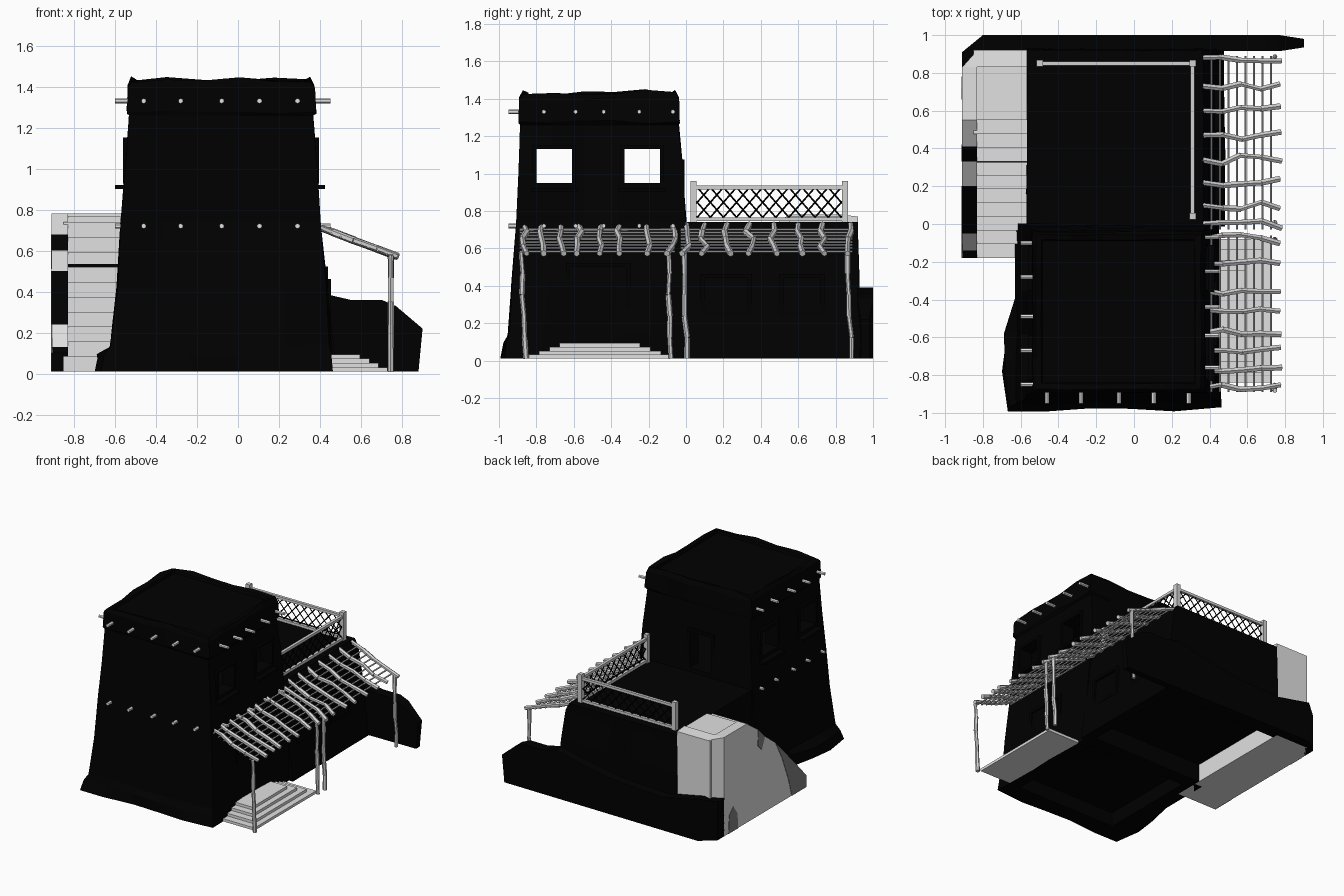
import bpy, bmesh, random
from mathutils import Vector, Matrix

random.seed(4)
if "Cube" in bpy.data.objects:
    bpy.data.objects.remove(bpy.data.objects["Cube"])


def material(name, value):
    m = bpy.data.materials.new(name)
    m.use_nodes = True
    col = (value, value, value, 1)
    m.diffuse_color = col
    m.node_tree.nodes["Principled BSDF"].inputs["Base Color"].default_value = col
    return m


DARK = material("black_clay", 0.0)
PALE = material("pale_plaster", 0.75)
WOOD = material("bleached_wood", 0.65)
WORN = material("worn_plaster", 0.22)


def finish(name, bm, *mats):
    bmesh.ops.recalc_face_normals(bm, faces=bm.faces)
    me = bpy.data.meshes.new(name)
    bm.to_mesh(me)
    bm.free()
    for m in mats:
        me.materials.append(m)
    ob = bpy.data.objects.new(name, me)
    bpy.context.collection.objects.link(ob)
    return ob


def add_box(bm, x0, x1, y0, y1, z0, z1):
    mid = Vector((x0 + x1, y0 + y1, z0 + z1)) / 2
    size = Matrix.Diagonal((x1 - x0, y1 - y0, z1 - z0, 1))
    bmesh.ops.create_cube(bm, size=1, matrix=Matrix.Translation(mid) @ size)


def add_bar(bm, p, q, r, sides=6):
    p, q = Vector(p), Vector(q)
    d = q - p
    mat = Matrix.Translation((p + q) / 2) @ d.to_track_quat('Z', 'Y').to_matrix().to_4x4()
    bmesh.ops.create_cone(bm, cap_ends=True, segments=sides, radius1=r,
                          radius2=r, depth=d.length, matrix=mat)


def add_branch(bm, p, q, r, wobble, parts=4):
    # crooked pole made of short straight pieces
    p, q = Vector(p), Vector(q)
    pts = [p.lerp(q, i / parts) for i in range(parts + 1)]
    for v in pts[1:]:
        v.x += random.uniform(-wobble, wobble) * 0.3
        v.y += random.uniform(-wobble, wobble)
    for a, b in zip(pts, pts[1:]):
        add_bar(bm, a, b, r * random.uniform(0.85, 1.15))


def extrude_profile(bm, pts, axis, a, b):
    # closed profile swept along x (points are y,z) or y (points are x,z)
    def place(u, w, t):
        return (t, u, w) if axis == 'x' else (u, t, w)
    lo = [bm.verts.new(place(u, w, a)) for u, w in pts]
    hi = [bm.verts.new(place(u, w, b)) for u, w in pts]
    bm.faces.new(lo)
    bm.faces.new(hi)
    n = len(pts)
    return [bm.faces.new((lo[i], lo[(i + 1) % n], hi[(i + 1) % n], hi[i])) for i in range(n)]


def loft(bm, rings, n=5):
    # stacked uneven rectangles: z, x0, x1, y0, y1, sideways and upward unevenness
    loops = []
    for z, x0, x1, y0, y1, j, zj in rings:
        cs = [(x0, y0), (x1, y0), (x1, y1), (x0, y1)]
        loop = []
        for k in range(4):
            a, b = cs[k], cs[(k + 1) % 4]
            for i in range(n):
                t = i / n
                loop.append(bm.verts.new((
                    a[0] + (b[0] - a[0]) * t + random.uniform(-j, j),
                    a[1] + (b[1] - a[1]) * t + random.uniform(-j, j),
                    z + random.uniform(-zj, zj))))
        loops.append(loop)
    for a, b in zip(loops, loops[1:]):
        for i in range(len(a)):
            k = (i + 1) % len(a)
            bm.faces.new((a[i], a[k], b[k], b[i]))
    bm.faces.new(loops[0])
    bm.faces.new(loops[-1])


def cut(ob, *box):
    bm = bmesh.new()
    add_box(bm, *box)
    tool = finish("cutter", bm, DARK)
    tool.hide_render = True
    mod = ob.modifiers.new("cut", 'BOOLEAN')
    mod.operation, mod.solver, mod.object = 'DIFFERENCE', 'EXACT', tool
    bpy.context.view_layer.objects.active = ob
    bpy.ops.object.modifier_apply(modifier=mod.name)
    bpy.data.objects.remove(tool)


# Two-storey tower with flared foot and uneven parapet
bm = bmesh.new()
loft(bm, [(0.01, -0.69, 0.45, -0.98, 0.0, 0.015, 0),
          (0.09, -0.68, 0.45, -0.97, 0.0, 0.012, 0.01),
          (0.14, -0.62, 0.45, -0.95, 0.0, 0.006, 0.01),
          (0.42, -0.59, 0.435, -0.93, 0.0, 0.005, 0),
          (0.74, -0.57, 0.4, -0.908, 0.0, 0.004, 0),
          (1.0, -0.55, 0.385, -0.895, -0.015, 0.003, 0),
          (1.26, -0.53, 0.365, -0.885, -0.04, 0.003, 0),
          (1.275, -0.54, 0.38, -0.895, -0.035, 0.004, 0.008),
          (1.4, -0.535, 0.372, -0.89, -0.04, 0.004, 0.01),
          (1.435, -0.52, 0.355, -0.875, -0.055, 0.004, 0.02),
          (1.425, -0.49, 0.325, -0.845, -0.085, 0.004, 0.008),
          (1.405, -0.485, 0.32, -0.84, -0.09, 0, 0)])
for v in bm.verts:
    if v.co.z < 0.13 and v.co.y > -0.5:
        v.co.x = max(v.co.x, -0.63)
    elif v.co.z < 0.13 and v.co.y < -0.93 and v.co.x < -0.6:
        v.co.x += 0.03
tower = finish("tower", bm, DARK)
cut(tower, -0.5, 0.36, -0.84, -0.06, -0.1, 0.12)
cut(tower, -0.45, 0.29, -0.81, -0.11, 0.77, 1.24)
WINDOWS = ((-0.8, -0.61), (-0.33, -0.14))
for y0, y1 in WINDOWS:
    cut(tower, -0.8, 0.7, y0, y1, 0.95, 1.13)
cut(tower, -0.21, -0.03, -0.2, 0.2, 0.77, 1.05)

# Rear single-storey block, open underneath on the stair side
bm = bmesh.new()
loft(bm, [(0.01, -0.57, 0.48, -0.01, 0.93, 0.004, 0),
          (0.12, -0.57, 0.465, -0.01, 0.93, 0.004, 0),
          (0.45, -0.57, 0.43, -0.01, 0.925, 0.003, 0),
          (0.68, -0.567, 0.395, -0.01, 0.92, 0.002, 0),
          (0.74, -0.565, 0.365, -0.01, 0.92, 0.002, 0)])
block = finish("rear_block", bm, DARK)
cut(block, -0.65, 0.4, 0.05, 0.88, -0.1, 0.15)

# Window and door frames with sills
bm = bmesh.new()


def side_frame(x0, x1, y0, y1, z0, z1, w=0.022):
    add_box(bm, x0, x1, y0 - w, y0, z0 - w, z1 + w)
    add_box(bm, x0, x1, y1, y1 + w, z0 - w, z1 + w)
    add_box(bm, x0, x1, y0, y1, z1, z1 + w)
    add_box(bm, x0, x1, y0, y1, z0 - w, z0)


for y0, y1 in WINDOWS:
    for x0, x1, s0, s1 in ((-0.56, -0.51, -0.6, -0.53), (0.345, 0.395, 0.36, 0.425)):
        side_frame(x0, x1, y0, y1, 0.95, 1.13)
        add_box(bm, s0, s1, y0 - 0.03, y1 + 0.03, 0.9, 0.92)
side_frame(0.4, 0.453, 0.1, 0.33, 0.26, 0.44)
side_frame(0.4, 0.453, 0.52, 0.72, 0.26, 0.44)
side_frame(0.4, 0.44, -0.62, -0.32, 0.1, 0.5)
for x in (-0.235, -0.03):
    add_box(bm, x, x + 0.025, -0.06, -0.008, 0.745, 1.075)
add_box(bm, -0.21, -0.03, -0.06, -0.008, 1.05, 1.075)
finish("window_and_door_frames", bm, DARK)

# Roof beam ends poking out of the walls
bm = bmesh.new()
for z in (1.33, 0.72):
    for x in (-0.46, -0.28, -0.08, 0.105, 0.29):
        add_bar(bm, (x, -0.86, z), (x, -0.95, z), 0.013)
    for y in (-0.85, -0.67, -0.49, -0.28, -0.1):
        add_bar(bm, (-0.5, y, z), (-0.6, y, z), 0.012)
    for y in (-0.76, -0.59, -0.44, -0.25, -0.07):
        add_bar(bm, (0.34, y, z), (0.45, y, z), 0.012)
finish("beam_ends", bm, PALE)

# Low garden wall across the back
bm = bmesh.new()
top = [(0.9, 0.22), (0.77, 0.33), (0.7, 0.36), (0.55, 0.36), (0.42, 0.39), (0.15, 0.33),
       (-0.1, 0.29), (-0.5, 0.27), (-0.8, 0.33), (-0.91, 0.31)]
extrude_profile(bm, [(-0.91, 0.01), (-0.8, 0.01), (0.88, 0.01)] + top, 'y', 0.915, 1.0)
for v in bm.verts:
    if v.co.x < -0.85:
        v.co.y -= 0.09
    elif v.co.x > 0.85:
        v.co.y += 0.02 if v.co.y < 0.95 else -0.02
finish("garden_wall", bm, DARK)

# Outside staircase: treads and landing
bm = bmesh.new()
steps, run, rise = 10, 0.073, 0.073
prof = [(0.92, 0.01), (-0.18, 0.01)]
for i in range(steps):
    y = -0.18 + i * run
    prof += [(y, 0.01 + (i + 1) * rise), (y + run, 0.01 + (i + 1) * rise)]
prof += [(0.55, 0.77), (0.92, 0.77)]
extrude_profile(bm, prof, 'x', -0.85, -0.566)
finish("stairs", bm, PALE)
bm = bmesh.new()
add_box(bm, -0.83, -0.566, 0.325, 0.333, 0.5, 0.535)
finish("dark_riser", bm, DARK)

# Sloping stair wall, with worn dark bands along its top
bm = bmesh.new()
slope = [(-0.18, 0.01), (-0.18, 0.1), (-0.14, 0.13), (-0.05, 0.24), (0.2, 0.5), (0.33, 0.6),
         (0.41, 0.68), (0.55, 0.78), (0.83, 0.78), (0.83, 0.01)]
faces = extrude_profile(bm, slope, 'x', -0.91, -0.83)
for i in (0, 1, 3, 5):
    faces[i].material_index = 1
finish("stair_wall", bm, PALE, DARK)
bm = bmesh.new()
extrude_profile(bm, [(0.83, 0.01), (0.92, 0.01), (0.92, 0.77), (0.83, 0.78)], 'x', -0.91, -0.566)
for v in bm.verts:
    if v.co.x < -0.9 and v.co.y > 0.9:
        v.co.x = -0.83
finish("landing_end", bm, PALE)
bm = bmesh.new()
for patch in ([(-0.18, 0.01), (0.0, 0.01), (0.04, 0.15), (0.12, 0.35), (0.2, 0.5),
               (-0.05, 0.24), (-0.18, 0.1)],
              [(0.33, 0.6), (0.41, 0.68), (0.42, 0.56), (0.37, 0.51)],
              [(0.66, 0.01), (0.78, 0.01), (0.77, 0.15), (0.72, 0.2), (0.67, 0.13)]):
    extrude_profile(bm, patch, 'x', -0.913, -0.905)
finish("worn_patches", bm, WORN)

# Roof fence: posts, rails and diagonal wire
bm = bmesh.new()
for x, y in ((-0.5, 0.85), (0.31, 0.85), (0.31, 0.04)):
    add_box(bm, x - 0.017, x + 0.017, y - 0.017, y + 0.017, 0.73, 0.96)
for z in (0.755, 0.925):
    add_box(bm, 0.299, 0.321, 0.04, 0.85, z - 0.01, z + 0.01)
    add_box(bm, -0.5, 0.31, 0.839, 0.861, z - 0.01, z + 0.01)
finish("fence_frame", bm, WOOD)
bm = bmesh.new()
length, low, high, lean = 0.78, 0.76, 0.92, 0.14
for i in range(-1, 12):
    s = i * lean / 2
    t0, t1 = max(0, -s / lean), min(1, (length - s) / lean)
    if t1 - t0 < 0.05:
        continue
    ends = [(s + lean * t, low + (high - low) * t) for t in (t0, t1)]
    for mirror in (False, True):
        pts = [(length - u if mirror else u, z) for u, z in ends]
        add_bar(bm, *[(0.31, 0.055 + u, z) for u, z in pts], 0.0045, 4)
        add_bar(bm, *[(-0.485 + u, 0.85, z) for u, z in pts], 0.0045, 4)
finish("fence_wire", bm, DARK)

# Pergola: crooked posts, rafters and thin cross canes in two bays
bm = bmesh.new()
for y, lean in ((-0.855, -0.03), (-0.08, -0.015), (0.005, -0.02), (0.885, -0.02)):
    add_branch(bm, (0.745, y, 0.01), (0.745, y + lean, 0.58), 0.014, 0.006, 5)
finish("pergola_posts", bm, WOOD)
bm = bmesh.new()
for y in (-0.87, -0.77, -0.67, -0.58, -0.45, -0.35, -0.21, -0.08,
          0.0, 0.1, 0.22, 0.34, 0.47, 0.6, 0.73, 0.88):
    add_branch(bm, (0.36, y, 0.728), (0.775, y, 0.572), 0.016, 0.024)
finish("pergola_rafters", bm, WOOD)
bm = bmesh.new()
for y0, y1 in ((-0.89, -0.06), (-0.03, 0.89)):
    for i in range(8):
        x = 0.41 + i * 0.045
        z = 0.72 - (x - 0.36) * 0.375
        add_bar(bm, (x, y0, z), (x, y1, z), 0.006, 5)
finish("pergola_canes", bm, WOOD)

# Doorstep: shrinking stacked slabs
bm = bmesh.new()
for i in range(4):
    add_box(bm, 0.42, 0.73 - i * 0.045, -0.84 + i * 0.055, -0.08 - i * 0.055,
            0.01 + i * 0.021, 0.031 + i * 0.021)
finish("doorstep", bm, PALE)
